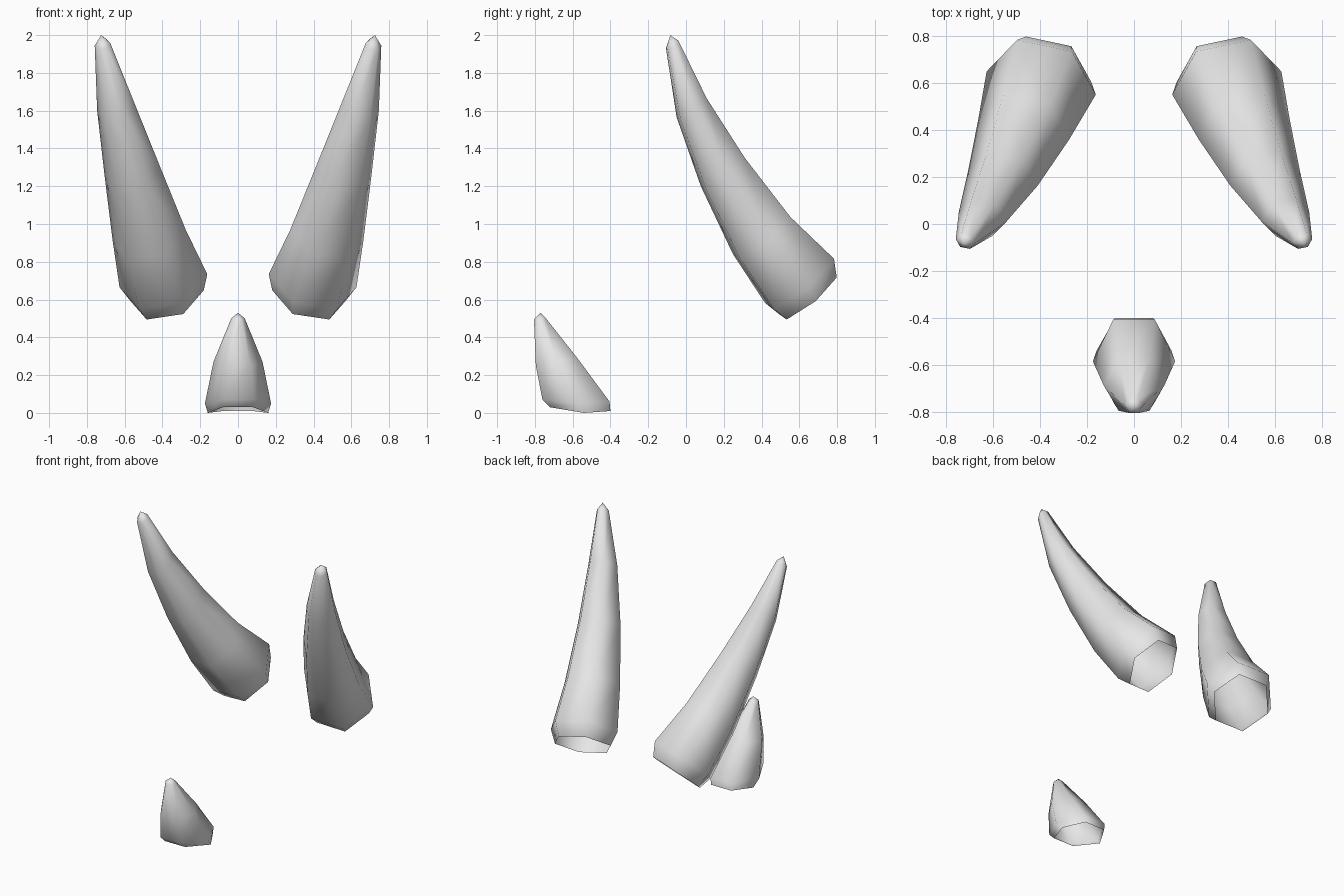
import bpy, bmesh
from mathutils import Vector

if "Cube" in bpy.data.objects:
    bpy.data.objects.remove(bpy.data.objects["Cube"])

horn_mat = bpy.data.materials.new("pale_horn")
horn_mat.diffuse_color = (0.8, 0.8, 0.8, 1)
horn_mat.use_nodes = True
horn_mat.node_tree.nodes["Principled BSDF"].inputs["Base Color"].default_value = horn_mat.diffuse_color


def loft(name, rings, tip):
    """Skin six-sided rings from an open base up to a pointed tip."""
    bm = bmesh.new()
    loops = [[bm.verts.new(p) for p in ring] for ring in rings]
    for low, high in zip(loops, loops[1:]):
        for i in range(6):
            j = (i + 1) % 6
            bm.faces.new((low[i], low[j], high[j], high[i]))
    apex = bm.verts.new(tip)
    for i in range(6):
        bm.faces.new((loops[-1][i], loops[-1][(i + 1) % 6], apex))
    bmesh.ops.recalc_face_normals(bm, faces=bm.faces)
    for f in bm.faces:
        f.smooth = True
    mesh = bpy.data.meshes.new(name)
    bm.to_mesh(mesh)
    bm.free()
    mesh.materials.append(horn_mat)
    obj = bpy.data.objects.new(name, mesh)
    bpy.context.collection.objects.link(obj)
    return obj


# Brow horns: parallel hexagons along a curved path, (centre, radius)
side_dir = Vector((0.235, 0.05, -0.035)).normalized()
axis = Vector((0.236, -0.613, 0.755)).normalized()
up_dir = axis.cross(side_dir).normalized()
path = [
    ((0.375, 0.645, 0.62), 0.20),
    ((0.395, 0.60, 0.70), 0.24),
    ((0.47, 0.40, 0.94), 0.20),
    ((0.558, 0.195, 1.275), 0.153),
    ((0.645, 0.03, 1.615), 0.104),
    ((0.717, -0.073, 1.95), 0.043),
]
hexagon = [(1, 0), (0.5, 0.866), (-0.5, 0.866), (-1, 0), (-0.5, -0.866), (0.5, -0.866)]
for name, s in (("right_brow_horn", 1), ("left_brow_horn", -1)):
    rings = []
    for centre, r in path:
        pts = [Vector(centre) + r * (a * side_dir + b * up_dir) for a, b in hexagon]
        rings.append([(s * p.x, p.y, p.z) for p in pts])
    loft(name, rings, (s * 0.725, -0.083, 2.0))

# Nose horn: half width, then (y, z) of the front, side and back corners
sections = [
    (0.16, (-0.72, 0.03), (-0.54, 0.0), (-0.40, 0.01)),
    (0.175, (-0.76, 0.07), (-0.585, 0.05), (-0.405, 0.06)),
    (0.13, (-0.795, 0.25), (-0.685, 0.27), (-0.575, 0.29)),
    (0.036, (-0.805, 0.495), (-0.775, 0.50), (-0.745, 0.505)),
]
rings = []
for w, front, side, back in sections:
    h = w / 2
    rings.append([(w, *side), (h, *back), (-h, *back), (-w, *side), (-h, *front), (h, *front)])
loft("nose_horn", rings, (0, -0.77, 0.53))
